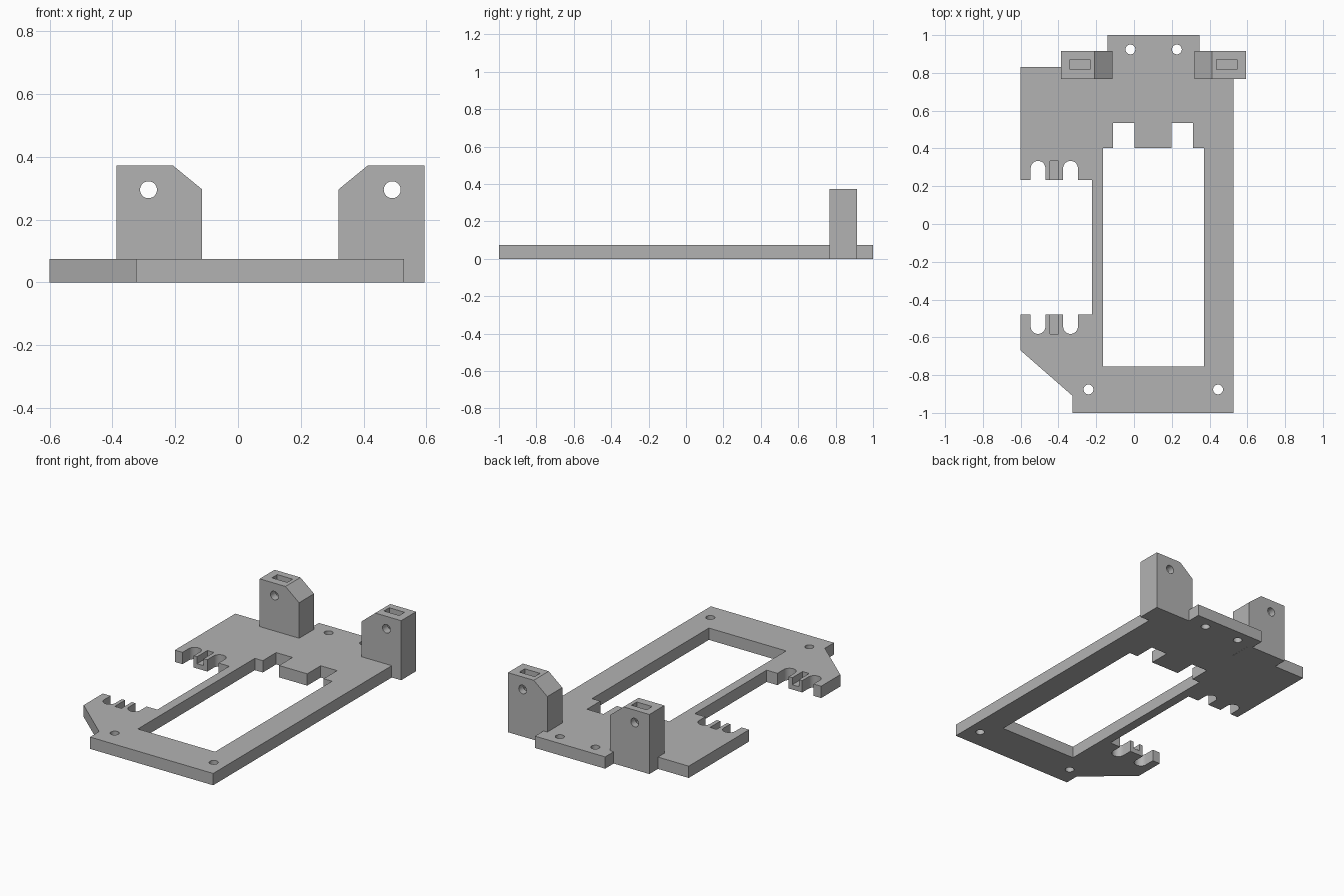
import bpy, bmesh
from math import sin, cos, pi, radians

cube = bpy.data.objects.get("Cube")
if cube:
    bpy.data.objects.remove(cube, do_unlink=True)

THICK = 0.074      # plate thickness
TOP = 0.373        # mount height
Y0, Y1 = 0.767, 0.915   # mount depth range

grey = bpy.data.materials.new("plain grey")
grey.use_nodes = True
colour = (0.45, 0.45, 0.45, 1)
grey.diffuse_color = colour
grey.node_tree.nodes["Principled BSDF"].inputs["Base Color"].default_value = colour


def arc(cx, cy, r, start=0.0, sweep=2 * pi, n=32):
    """Points along an arc; a full circle leaves out the repeated end."""
    count = n if sweep >= 2 * pi else n + 1
    return [(cx + r * cos(start + sweep * i / n), cy + r * sin(start + sweep * i / n))
            for i in range(count)]


def rect(x0, x1, y0, y1):
    return [(x0, y0), (x1, y0), (x1, y1), (x0, y1)]


def prisms(name, items, along_y=False):
    """Extrude each (profile, low, high) into one object, along z or y."""
    bm = bmesh.new()
    for points, low, high in items:
        place = (lambda p, d: (p[0], d, p[1])) if along_y else (lambda p, d: (p[0], p[1], d))
        face = bm.faces.new([bm.verts.new(place(p, low)) for p in points])
        move = (0, high - low, 0) if along_y else (0, 0, high - low)
        out = bmesh.ops.extrude_face_region(bm, geom=[face], use_keep_orig=True)
        bmesh.ops.translate(bm, vec=move,
                            verts=[v for v in out["geom"] if isinstance(v, bmesh.types.BMVert)])
    bmesh.ops.recalc_face_normals(bm, faces=bm.faces)
    mesh = bpy.data.meshes.new(name)
    bm.to_mesh(mesh)
    bm.free()
    mesh.materials.append(grey)
    obj = bpy.data.objects.new(name, mesh)
    bpy.context.collection.objects.link(obj)
    return obj


def cut(obj, cutter):
    mod = obj.modifiers.new("cut", "BOOLEAN")
    mod.operation = "DIFFERENCE"
    mod.solver = "EXACT"
    mod.object = cutter
    bpy.context.view_layer.objects.active = obj
    bpy.ops.object.modifier_apply(modifier=mod.name)
    bpy.data.objects.remove(cutter, do_unlink=True)


def finish(obj):
    bpy.ops.object.select_all(action="DESELECT")
    obj.select_set(True)
    bpy.context.view_layer.objects.active = obj
    bpy.ops.object.shade_smooth_by_angle(angle=radians(30))


# Base plate outline, with the rear tab and the open bay on the right side
outline = [
    (-0.6, 0.83), (-0.387, 0.83), (-0.387, Y0), (-0.113, Y0), (-0.113, Y1),
    (-0.14, Y1), (-0.14, 1), (0.346, 1), (0.346, Y1), (0.322, Y1), (0.322, Y0),
    (0.528, Y0), (0.528, -1), (-0.325, -1), (-0.325, -0.91), (-0.6, -0.67),
    (-0.6, -0.48), (-0.223, -0.48), (-0.223, 0.232), (-0.6, 0.232),
]
plate = prisms("base_plate", [(outline, 0, THICK)])

# Central window with two notches at its rear edge
window = [(-0.165, -0.755), (0.37, -0.755), (0.37, 0.402), (0.312, 0.402),
          (0.312, 0.535), (0.198, 0.535), (0.198, 0.402), (0.003, 0.402),
          (0.003, 0.535), (-0.11, 0.535), (-0.11, 0.402), (-0.165, 0.402)]
low, high = -0.1, 0.2
cuts = [(window, low, high)]

# Screw holes
for x, y in [(-0.241, -0.876), (0.445, -0.876), (-0.019, 0.924), (0.227, 0.924)]:
    cuts.append((arc(x, y, 0.026), low, high))

# Round-ended slots and a shallow groove on both sides of the bay
for edge, way in [(0.232, 1), (-0.48, -1)]:
    for x in (-0.508, -0.336):
        r = 0.039
        slot = arc(x, edge + way * (0.102 - r), r, 0 if way > 0 else pi, pi, 20)
        slot += [(x - way * r, edge - way * 0.05), (x + way * r, edge - way * 0.05)]
        cuts.append((slot, low, high))
    ends = sorted([edge - way * 0.05, edge + way * 0.102])
    cuts.append((rect(-0.446, -0.4, *ends), 0.03, high))
cut(plate, prisms("plate_cutter", cuts))
finish(plate)

# Two upright mounts, each with a sloped inner corner, a screw hole and a nut pocket
for name, outer, inward in [("right_mount", -0.387, 1), ("left_mount", 0.593, -1)]:
    def at(d):
        return outer + inward * d

    profile = [(at(0), 0), (at(0.273), 0), (at(0.273), 0.296), (at(0.179), TOP), (at(0), TOP)]
    mount = prisms(name, [(profile, Y0, Y1)], along_y=True)
    centre = at(0.102)
    cut(mount, prisms("hole_cutter", [(arc(centre, 0.295, 0.027), 0.6, 1.1)], along_y=True))
    pocket = rect(centre - 0.053, centre + 0.053, 0.818, 0.871)
    cut(mount, prisms("pocket_cutter", [(pocket, 0.24, 0.5)]))
    finish(mount)
